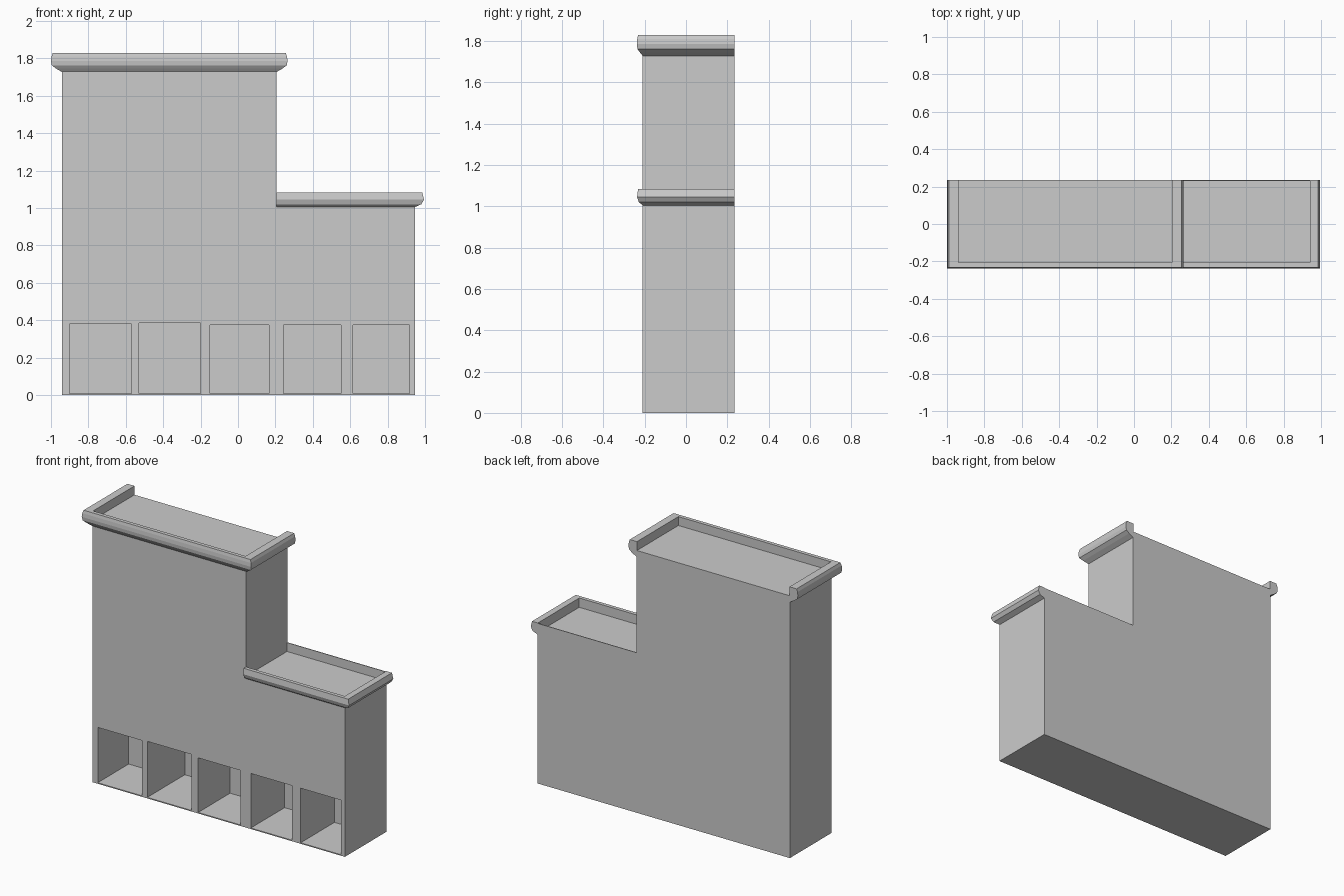
import bpy, bmesh

if "Cube" in bpy.data.objects:
    bpy.data.objects.remove(bpy.data.objects["Cube"])

Y0, Y1 = -0.21, 0.235          # front and back wall planes
XL, XM, XR = -0.94, 0.205, 0.945  # left wall, step wall, right wall


def make_object(name, bm):
    bmesh.ops.recalc_face_normals(bm, faces=bm.faces)
    mesh = bpy.data.meshes.new(name)
    bm.to_mesh(mesh)
    bm.free()
    obj = bpy.data.objects.new(name, mesh)
    bpy.context.collection.objects.link(obj)
    return obj


def loft(name, rings):
    """Skin closed rings of points and cap both ends."""
    bm = bmesh.new()
    vs = [[bm.verts.new(p) for p in ring] for ring in rings]
    n = len(vs[0])
    for a, b in zip(vs, vs[1:]):
        for i in range(n):
            j = (i + 1) % n
            bm.faces.new((a[i], a[j], b[j], b[i]))
    bm.faces.new(vs[0])
    bm.faces.new(vs[-1])
    return make_object(name, bm)


def box(name, x0, x1, y0, y1, z0, z1):
    return loft(name, [[(x0, y, z0), (x1, y, z0), (x1, y, z1), (x0, y, z1)]
                       for y in (y0, y1)])


def cornice(name, path, profile):
    """Sweep (x offset, y offset, z) profile along corners (x, y, sign x, sign y)."""
    return loft(name, [[(x + sx * ox, y + sy * oy, z) for ox, oy, z in profile]
                       for x, y, sx, sy in path])


# Stepped building block
outline = [(XL, 0), (XR, 0), (XR, 1.02), (XM, 1.02), (XM, 1.77), (XL, 1.77)]
body = loft("building_body", [[(x, y, z) for x, z in outline] for y in (Y0, Y1)])

# Five street-level recesses: left, right, top, depth
recesses = [(-0.90, -0.57, 0.38, 0.33), (-0.53, -0.20, 0.385, 0.40),
            (-0.15, 0.165, 0.375, 0.34), (0.243, 0.55, 0.375, 0.36),
            (0.615, 0.917, 0.375, 0.36)]
for i, (a, b, top, depth) in enumerate(recesses):
    cutter = box(f"recess_cutter_{i + 1}", a, b, Y0 - 0.1, Y0 + depth, 0.007, top)
    cutter.hide_render = True
    cutter.hide_set(True)
    mod = body.modifiers.new("recess", "BOOLEAN")
    mod.operation = "DIFFERENCE"
    mod.solver = "EXACT"
    mod.object = cutter

# Upper cornice, open at the back
cornice("upper_cornice",
        [(XL, Y1, -1, 0), (XL, Y0, -1, -1), (XM, Y0, 1, -1), (XM, Y1, 1, 0)],
        [(-0.003, -0.003, 1.725), (0.032, 0.013, 1.745), (0.055, 0.025, 1.762),
         (0.06, 0.028, 1.785), (0.057, 0.026, 1.81), (0.05, 0.022, 1.83),
         (-0.003, -0.003, 1.83)])

# Lower cornice, running from the step wall around the right side
cornice("lower_cornice",
        [(XM, Y0, 0, -1), (XR, Y0, 1, -1), (XR, Y1, 1, 0)],
        [(-0.003, -0.003, 1.003), (0.035, 0.018, 1.02), (0.05, 0.027, 1.045),
         (0.04, 0.022, 1.083), (-0.003, -0.003, 1.083)])

# Thin rear lip of the lower roof
box("lower_roof_back_lip", XM, XR, Y1 - 0.005, Y1, 1.01, 1.08)
